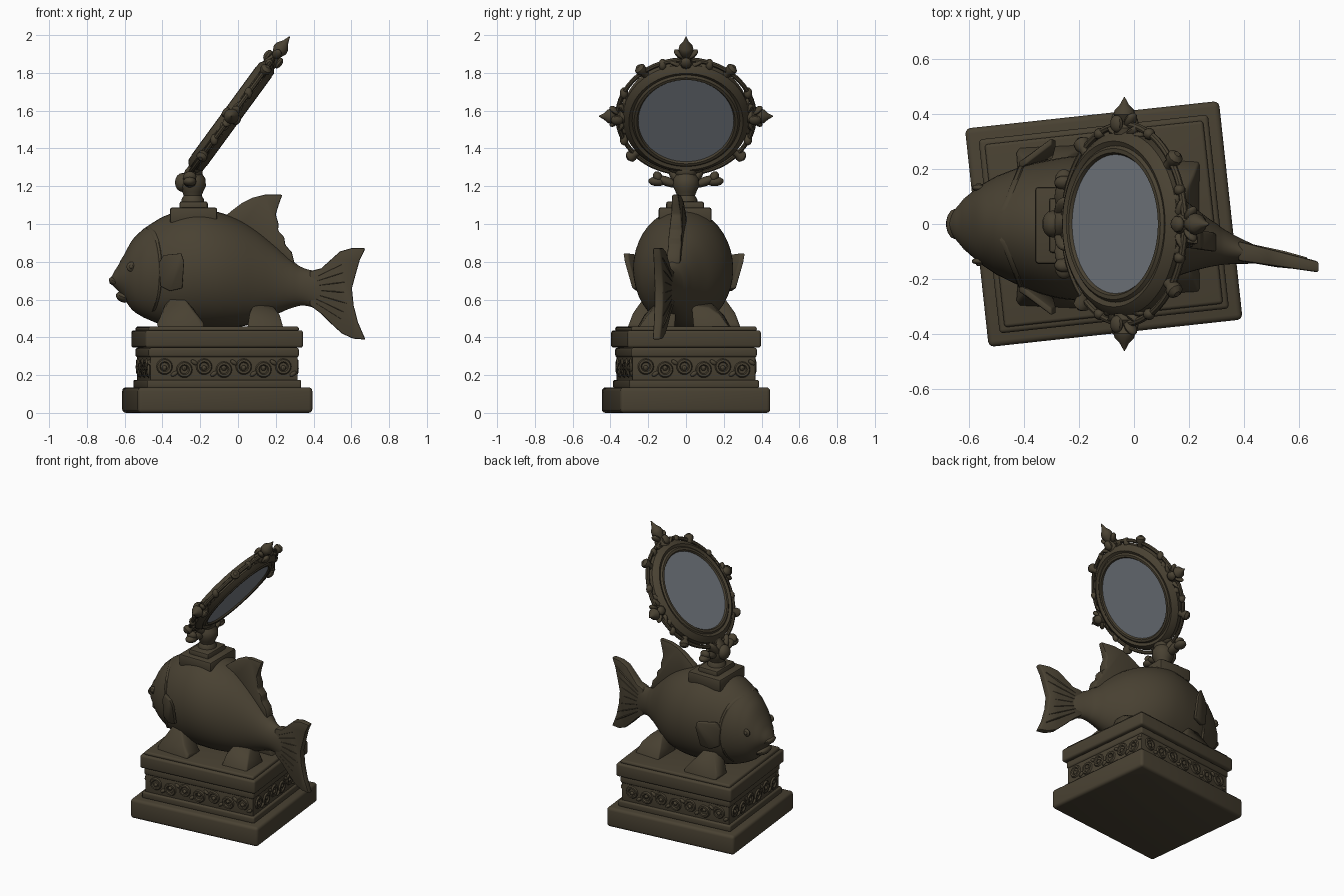
import bpy, bmesh, math
from mathutils import Vector, Matrix

if "Cube" in bpy.data.objects:
    bpy.data.objects.remove(bpy.data.objects["Cube"])

def material(name, col):
    m = bpy.data.materials.new(name)
    m.diffuse_color = (*col, 1)
    m.use_nodes = True
    m.node_tree.nodes["Principled BSDF"].inputs["Base Color"].default_value = m.diffuse_color
    return m

BRONZE = material("dark bronze", (0.066, 0.053, 0.032))
GLASS = material("grey glass", (0.19, 0.21, 0.235))
TAU = 2 * math.pi

def finish(bm, name, mat=BRONZE, M=None, bevel=0, seg=2, angle=40):
    bmesh.ops.recalc_face_normals(bm, faces=bm.faces)
    if bevel:
        es = [e for e in bm.edges if e.is_manifold and e.calc_face_angle(0) > 0.5]
        bmesh.ops.bevel(bm, geom=es, offset=bevel, segments=seg, affect='EDGES', profile=0.5)
    for f in bm.faces:
        f.smooth = True
    for e in bm.edges:
        e.smooth = not (e.is_manifold and e.calc_face_angle(0) > math.radians(angle))
    if M:
        bm.transform(M)
    me = bpy.data.meshes.new(name)
    bm.to_mesh(me)
    bm.free()
    me.materials.append(mat)
    ob = bpy.data.objects.new(name, me)
    bpy.context.collection.objects.link(ob)
    return ob

def loft(bm, rings, loop=False):
    vs = [[bm.verts.new(p) for p in r] for r in rings]
    n = len(vs[0])
    for i in range(len(vs) if loop else len(vs) - 1):
        a, b = vs[i], vs[(i + 1) % len(vs)]
        for j in range(n):
            k = (j + 1) % n
            bm.faces.new((a[j], a[k], b[k], b[j]))
    if not loop:
        bm.faces.new(vs[0])
        bm.faces.new(vs[-1])

def lathe(bm, prof, M=Matrix(), n=20):
    """prof: (radius, height) pairs revolved about local z"""
    loft(bm, [[M @ Vector((r * math.cos(TAU * j / n), r * math.sin(TAU * j / n), z))
               for j in range(n)] for r, z in prof])

def ring(bm, prof, M=Matrix(), n=64, stretch=0.0):
    """closed profile swept round an ellipse; stretch lengthens local y"""
    loft(bm, [[M @ Vector((r * math.cos(TAU * i / n), (r + stretch) * math.sin(TAU * i / n), h))
               for r, h in prof] for i in range(n)], loop=True)

def tube_prof(R, r, n=8):
    return [(R + r * math.cos(TAU * k / n), r * math.sin(TAU * k / n)) for k in range(n)]

def blob(bm, c, s, rot=Matrix(), seg=14):
    M = Matrix.Translation(c) @ rot @ Matrix.Diagonal((*s, 1))
    bmesh.ops.create_uvsphere(bm, u_segments=seg, v_segments=8, radius=1, matrix=M)

def box(bm, c, s):
    bmesh.ops.create_cube(bm, size=1, matrix=Matrix.Translation(c) @ Matrix.Diagonal((*s, 1)))

# ---------- pedestal ----------
BASE = Matrix.Translation((-0.11, 0, 0)) @ Matrix.Rotation(math.radians(6.2), 4, 'Z')
for name, w, d, z0, z1, bv in [
        ("plinth", 0.93, 0.80, 0, 0.135, 0.02), ("lower_moulding", 0.82, 0.69, 0.13, 0.175, 0.01),
        ("frieze_block", 0.785, 0.655, 0.17, 0.31, 0.004), ("upper_moulding", 0.80, 0.67, 0.295, 0.345, 0.012),
        ("top_slab", 0.84, 0.71, 0.345, 0.437, 0.014), ("top_panel", 0.80, 0.67, 0.43, 0.457, 0.012)]:
    bm = bmesh.new()
    box(bm, (0, 0, (z0 + z1) / 2), (w, d, z1 - z0))
    finish(bm, name, M=BASE, bevel=bv, seg=3)

# scroll relief on the four sides
bm = bmesh.new()
for k in range(4):
    length, off = ((0.785, 0.3275), (0.655, 0.3925))[k % 2]
    side = Matrix.Rotation(k * math.pi / 2, 4, 'Z') @ Matrix.Translation((0, -off, 0.237)) \
        @ Matrix.Rotation(math.pi / 2, 4, 'X')
    n = 7 if k % 2 == 0 else 6
    step = length * 0.94 / n
    for i in range(n):
        x = (i - (n - 1) / 2) * step
        ring(bm, tube_prof(0.032, 0.011, 6), side @ Matrix.Translation((x, 0.008 * (-1) ** i, 0)), n=16)
        blob(bm, side @ Vector((x, 0, 0)), (0.014,) * 3, seg=8)
        blob(bm, side @ Vector((x + step / 2, -0.03 * (-1) ** i, 0)), (0.022, 0.012, 0.012),
             side.to_3x3().to_4x4() @ Matrix.Rotation(0.6 * (-1) ** i, 4, 'Z'), seg=8)
finish(bm, "frieze_scrolls", M=BASE)

# ---------- fish body: x, top z, bottom z, half width, centre y ----------
ST = [(-0.68, .708, .685, .012, .0), (-0.655, .75, .665, .05, .0), (-0.62, .81, .625, .092, .0),
      (-0.56, .915, .545, .142, -.002), (-0.5, .975, .505, .18, -.005), (-0.4, 1.037, .465, .222, -.01),
      (-0.3, 1.07, .45, .25, -.015), (-0.2, 1.08, .447, .264, -.015), (-0.1, 1.062, .447, .26, -.015),
      (0.0, 1.025, .455, .233, -.018), (0.1, .967, .477, .185, -.028), (0.2, .885, .52, .126, -.05),
      (0.3, .797, .56, .077, -.075), (0.36, .762, .567, .054, -.092), (0.43, .752, .545, .036, -.108),
      (0.5, .76, .52, .016, -.12)]

def section(x):
    i = max(k for k in range(len(ST) - 1) if ST[k][0] <= x + 1e-9)
    a, b = Vector(ST[i][1:]), Vector(ST[i + 1][1:])
    t = (x - ST[i][0]) / (ST[i + 1][0] - ST[i][0])
    p = Vector(ST[max(i - 1, 0)][1:])
    q = Vector(ST[min(i + 2, len(ST) - 1)][1:])
    return 0.5 * (2 * a + (b - p) * t + (2 * p - 5 * a + 4 * b - q) * t ** 2 + (3 * a - p - 3 * b + q) * t ** 3)

def skin(x, ang, grow=0.0):
    zt, zb, w, cy = section(x)
    return Vector((x, cy + (w + grow) * math.cos(ang), (zt + zb) / 2 + ((zt - zb) / 2 + grow) * math.sin(ang)))

xs = [ST[i][0] + (ST[i + 1][0] - ST[i][0]) * k / 4 for i in range(len(ST) - 1) for k in range(4)] + [0.5]
bm = bmesh.new()
loft(bm, [[skin(x, TAU * j / 40) for j in range(40)] for x in xs])
finish(bm, "fish_body", angle=60)

bm = bmesh.new()
blob(bm, (-0.607, 0, 0.613), (0.042, 0.068, 0.028), Matrix.Rotation(0.4, 4, 'Y'))
blob(bm, (-0.652, 0, 0.695), (0.035, 0.055, 0.022), Matrix.Rotation(0.5, 4, 'Y'))
finish(bm, "lips")

bm = bmesh.new()
for a in (0.25, math.pi - 0.25):
    p = skin(-0.565, a)
    blob(bm, p, (0.026, 0.012, 0.026))
    blob(bm, p, (0.014, 0.018, 0.014))
finish(bm, "eyes")

# gill ridges wrapping the head
bm = bmesh.new()
for s in (0, 1):
    rings = []
    for i in range(25):
        a = -0.9 + 2.2 * i / 24
        x = -0.47 + 0.06 * math.cos(a * 1.3)
        c = skin(x, math.pi - a if s else a)
        rings.append([c + Vector((0.012 * math.cos(TAU * k / 6), 0.008 * math.sin(TAU * k / 6),
                                  0.004 * math.cos(TAU * k / 6))) for k in range(6)])
    loft(bm, rings)
finish(bm, "gill_ridges")

# ---------- fins ----------
def plate(name, pts, mid, half, bevel=0.008):
    """x-z outline; mid and half give the centre y and half thickness at (x, z)"""
    bm = bmesh.new()
    loft(bm, [[Vector((x, mid(x, z) + s * half(x, z), z)) for x, z in pts] for s in (-1, 1)])
    return finish(bm, name, bevel=bevel)

plate("tail_fin", [(0.38, .75), (0.44, .765), (0.49, .81), (0.54, .855), (0.60, .872), (0.675, .872), (0.645, .81),
                   (0.625, .74), (0.603, .66), (0.612, .57), (0.635, .48), (0.675, .388), (0.61, .393),
                   (0.55, .42), (0.49, .475), (0.44, .525), (0.38, .57)],
      lambda x, z: -0.098 - (x - 0.38) * 0.2, lambda x, z: 0.036 - (x - 0.38) * 0.055)
plate("dorsal_fin", [(-0.08, 1.03), (-0.04, 1.065), (0.02, 1.11), (0.08, 1.14), (0.14, 1.155), (0.235, 1.155),
                     (0.215, 1.10), (0.20, 1.05), (0.215, 1.0), (0.212, .965), (0.245, .93), (0.25, .89),
                     (0.285, .85), (0.30, .79), (0.2, .82), (0.0, .97)],
      lambda x, z: -0.025 - max(x, 0) * 0.14, lambda x, z: 0.035 - max(z - 0.95, 0) * 0.09)

# fin rays on the tail
bm = bmesh.new()
for i in range(7):
    t = i / 6
    a, b = Vector((0.42, -0.106, 0.58 + 0.14 * t)), Vector((0.60 + 0.1 * (t - .5) ** 2, -0.143, 0.45 + 0.37 * t))
    d = b - a
    M = Matrix.Translation(a) @ d.to_track_quat('Z', 'Y').to_matrix().to_4x4()
    lathe(bm, [(0.034, 0), (0.03, d.length * .6), (0.022, d.length)], M @ Matrix.Diagonal((.35, 1, 1, 1))
          if abs((M.to_3x3() @ Vector((0, 1, 0))).y) > .7 else M @ Matrix.Diagonal((1, .35, 1, 1)), 8)
finish(bm, "tail_rays")

def hull(name, pts, bevel):
    bm = bmesh.new()
    for p in pts:
        bm.verts.new(p)
    bmesh.ops.convex_hull(bm, input=bm.verts)
    finish(bm, name, bevel=bevel, angle=50)

for s, tag in ((1, "back"), (-1, "front")):
    Y = lambda y: -0.01 + s * y
    # side fin flaring away from the body
    hull("side_fin_" + tag, [(x, Y(y + o), z) for o in (-0.025, 0) for x, y, z in
         [(-0.42, .235, .79), (-0.395, .25, .835), (-0.30, .322, .845), (-0.285, .315, .80),
          (-0.295, .275, .66), (-0.36, .255, .645), (-0.41, .235, .67)]], 0.005)
    # lower fins that stand on the pedestal
    hull("front_foot_" + tag, [(-0.37, Y(.13), .61), (-0.28, Y(.14), .61), (-0.36, Y(.21), .60), (-0.28, Y(.22), .60),
         (-0.40, Y(.25), .52), (-0.23, Y(.27), .53), (-0.42, Y(.15), .45), (-0.18, Y(.15), .45),
         (-0.42, Y(.29), .45), (-0.18, Y(.30), .45), (-0.43, Y(.27), .47), (-0.18, Y(.28), .475)], 0.008)
    hull("rear_foot_" + tag, [(0.08, Y(.05), .59), (0.18, Y(.04), .57), (0.09, Y(.15), .58), (0.19, Y(.13), .56),
         (0.06, Y(.21), .52), (0.22, Y(.19), .52), (0.05, Y(.05), .45), (0.24, Y(.05), .45),
         (0.05, Y(.25), .45), (0.24, Y(.24), .45)], 0.008)

# ---------- saddle and neck ----------
for name, c, s in [("saddle", (-0.235, -0.005, 1.045), (0.25, 0.28, 0.085)),
                   ("saddle_step", (-0.235, -0.005, 1.095), (0.15, 0.2, 0.05))]:
    bm = bmesh.new()
    box(bm, c, s)
    finish(bm, name, bevel=0.012)
bm = bmesh.new()
lathe(bm, [(.06, 1.1), (.06, 1.13), (.048, 1.15), (.055, 1.17), (.07, 1.20), (.068, 1.24), (.04, 1.28), (.02, 1.31)],
      Matrix.Translation((-0.24, 0, 0)))
finish(bm, "neck")

# ---------- round mirror ----------
tilt = math.atan2(0.807, 0.59)
U = Vector((math.cos(tilt), 0, math.sin(tilt)))
N = Vector((0, 1, 0)).cross(U)
MIR = Matrix(((0, U.x, N.x, -0.035), (1, 0, 0, 0), (0, U.z, N.z, 1.57), (0, 0, 0, 1)))
half = [(.25, .036), (.26, .05), (.275, .05), (.285, .04), (.302, .048), (.32, .036), (.336, .018)]
bm = bmesh.new()
ring(bm, half + [(r, -h) for r, h in reversed(half)], MIR, stretch=0.015)
finish(bm, "mirror_frame")
bm = bmesh.new()
lathe(bm, [(.256, -.04), (.256, .04)], MIR @ Matrix.Diagonal((1, 1.06, 1, 1)), 64)
finish(bm, "mirror_glass", GLASS)
bm = bmesh.new()
ring(bm, tube_prof(.362, .013), MIR, stretch=0.01)
finish(bm, "outer_ring")

def radial(a, r):
    """frame whose z points outwards in the mirror plane and y along its normal"""
    d = Vector((math.cos(a), math.sin(a), 0))
    t = Vector((0, 0, 1)).cross(d)
    return MIR @ Matrix(((t.x, 0, d.x, d.x * r), (t.y, 0, d.y, d.y * r), (0, -1, 0, 0), (0, 0, 0, 1)))

# pointed finials with leaves: top and both sides
for name, a, r, k in (("top_finial", math.pi / 2, .335, 1.45), ("back_finial", 0, .325, 1.05),
                      ("front_finial", math.pi, .325, 1.05)):
    bm = bmesh.new()
    M = radial(a, r)
    lathe(bm, [(.035, 0), (.04, .025), (.024, .045 * k), (.04, .07 * k), (.036, .085 * k), (.016, .105 * k),
               (.002, .13 * k)], M, 12)
    for s in (-1, 1):
        for px, pz, tl, ln in ((.038, .05, .75, .034), (.055, .01, 1.1, .04), (.085, -.005, 1.35, .03)):
            blob(bm, M @ Vector((s * px, 0, pz * k)), (.016, .024, ln),
                 M.to_3x3().to_4x4() @ Matrix.Rotation(s * tl, 4, 'Y'), 10)
        blob(bm, M @ Vector((0, s * .035, .04)), (.03, .02, .032), M.to_3x3().to_4x4(), 10)
    finish(bm, name)

# knobs between the finials
bm = bmesh.new()
for deg in (52, 128, 222, 318):
    lathe(bm, [(.02, 0), (.02, .04), (.03, .055), (.03, .075), (.012, .09)], radial(math.radians(deg), .325), 10)
for deg in (25, 155, 205, 335, 70, 110):
    blob(bm, radial(math.radians(deg), .362).translation, (.022, .022, .03), seg=10)
finish(bm, "ring_knobs")

# leaf fan that carries the mirror
bm = bmesh.new()
for s in (-1, 1):
    for y, z, tl, ln in ((.05, 1.24, .6, .075), (.10, 1.225, 1.2, .06), (.155, 1.225, 1.5, .045), (.15, 1.25, .5, .03)):
        blob(bm, (-0.255, s * y, z), (.035, .025, ln), Matrix.Rotation(-s * tl, 4, 'X'))
    blob(bm, (-0.225, s * .05, 1.30), (.03, .05, .03))
blob(bm, (-0.295, 0, 1.22), (.04, .05, .05))
blob(bm, (-0.225, 0, 1.285), (.04, .06, .05))
finish(bm, "leaf_bracket")
